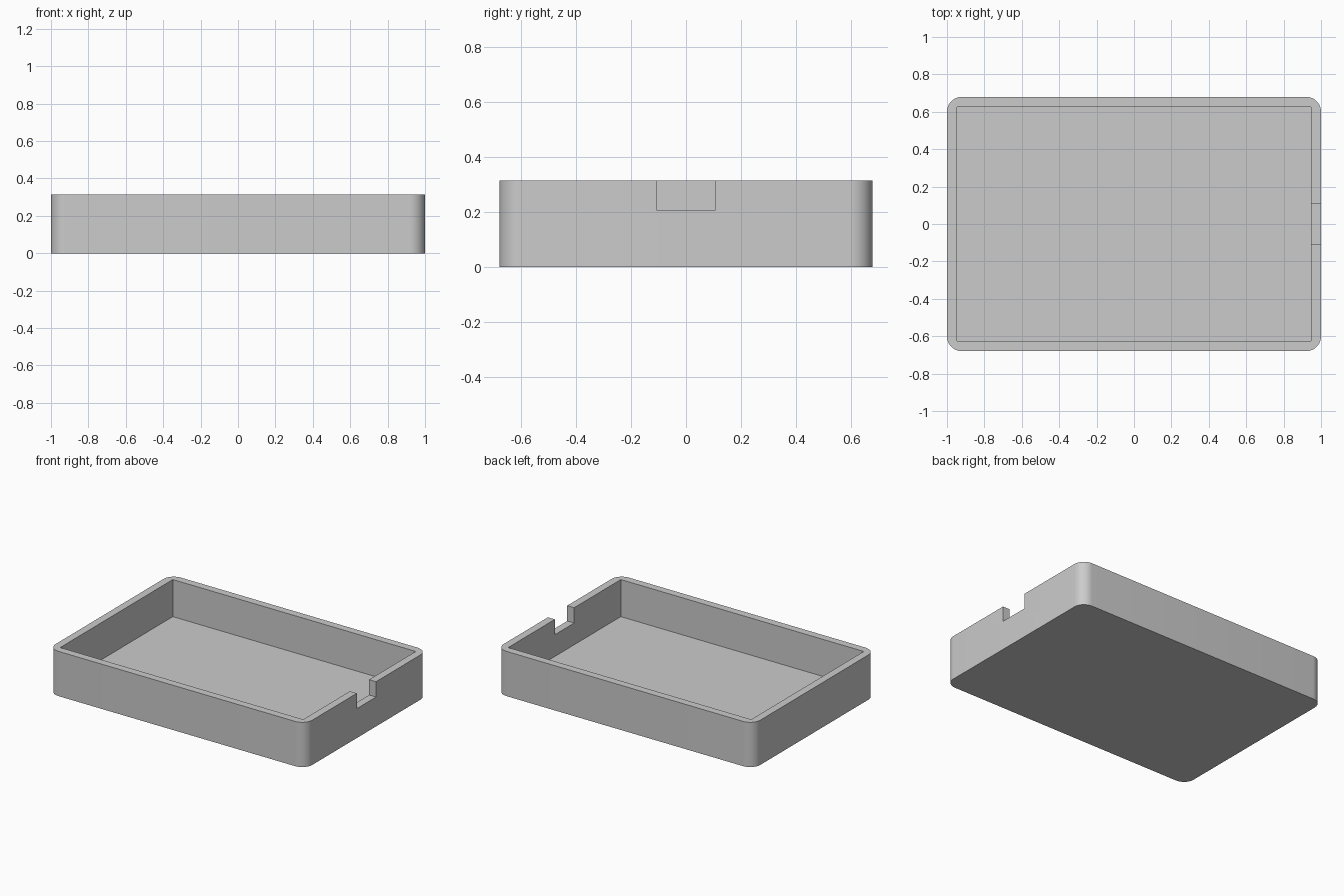
import bpy, bmesh
from math import radians

cube = bpy.data.objects.get("Cube")
if cube:
    bpy.data.objects.remove(cube, do_unlink=True)

LENGTH, WIDTH, HEIGHT = 2.0, 1.36, 0.315
WALL, FLOOR, RADIUS = 0.054, 0.054, 0.08
NOTCH_WIDTH, NOTCH_DEPTH = 0.215, 0.108

grey = bpy.data.materials.new("plain grey")
grey.use_nodes = True
colour = (0.6, 0.6, 0.6, 1)
grey.diffuse_color = colour
grey.node_tree.nodes["Principled BSDF"].inputs["Base Color"].default_value = colour


def box(name, low, high, corner_radius=0):
    """Box between two corners, with optional rounded vertical edges."""
    bm = bmesh.new()
    bmesh.ops.create_cube(bm, size=1)
    for v in bm.verts:
        v.co = [a + (c + 0.5) * (b - a) for a, b, c in zip(low, high, v.co)]
    if corner_radius:
        upright = [e for e in bm.edges
                   if abs(e.verts[0].co.z - e.verts[1].co.z) > 0.01]
        bmesh.ops.bevel(bm, geom=upright, offset=corner_radius, segments=12,
                        profile=0.5, affect='EDGES')
    mesh = bpy.data.meshes.new(name)
    bm.to_mesh(mesh)
    bm.free()
    mesh.materials.append(grey)
    obj = bpy.data.objects.new(name, mesh)
    bpy.context.collection.objects.link(obj)
    return obj


def cut(target, cutter):
    mod = target.modifiers.new(cutter.name, 'BOOLEAN')
    mod.operation = 'DIFFERENCE'
    mod.solver = 'EXACT'
    mod.object = cutter
    bpy.context.view_layer.objects.active = target
    bpy.ops.object.modifier_apply(modifier=mod.name)
    bpy.data.objects.remove(cutter, do_unlink=True)


# Tray body with rounded outer corners
x, y = LENGTH / 2, WIDTH / 2
tray = box("tray", (-x, -y, 0), (x, y, HEIGHT), RADIUS)

# Square-cornered hollow
ix, iy = x - WALL, y - WALL
cut(tray, box("hollow_cutter", (-ix, -iy, FLOOR), (ix, iy, HEIGHT + 0.1)))

# Cable notch in the +x wall
cut(tray, box("notch_cutter",
              (ix - 0.05, -NOTCH_WIDTH / 2, HEIGHT - NOTCH_DEPTH),
              (x + 0.05, NOTCH_WIDTH / 2, HEIGHT + 0.1)))

# Smooth rounded corners, sharp everywhere else
bpy.ops.object.select_all(action='DESELECT')
tray.select_set(True)
bpy.context.view_layer.objects.active = tray
bpy.ops.object.shade_smooth_by_angle(angle=radians(30))
